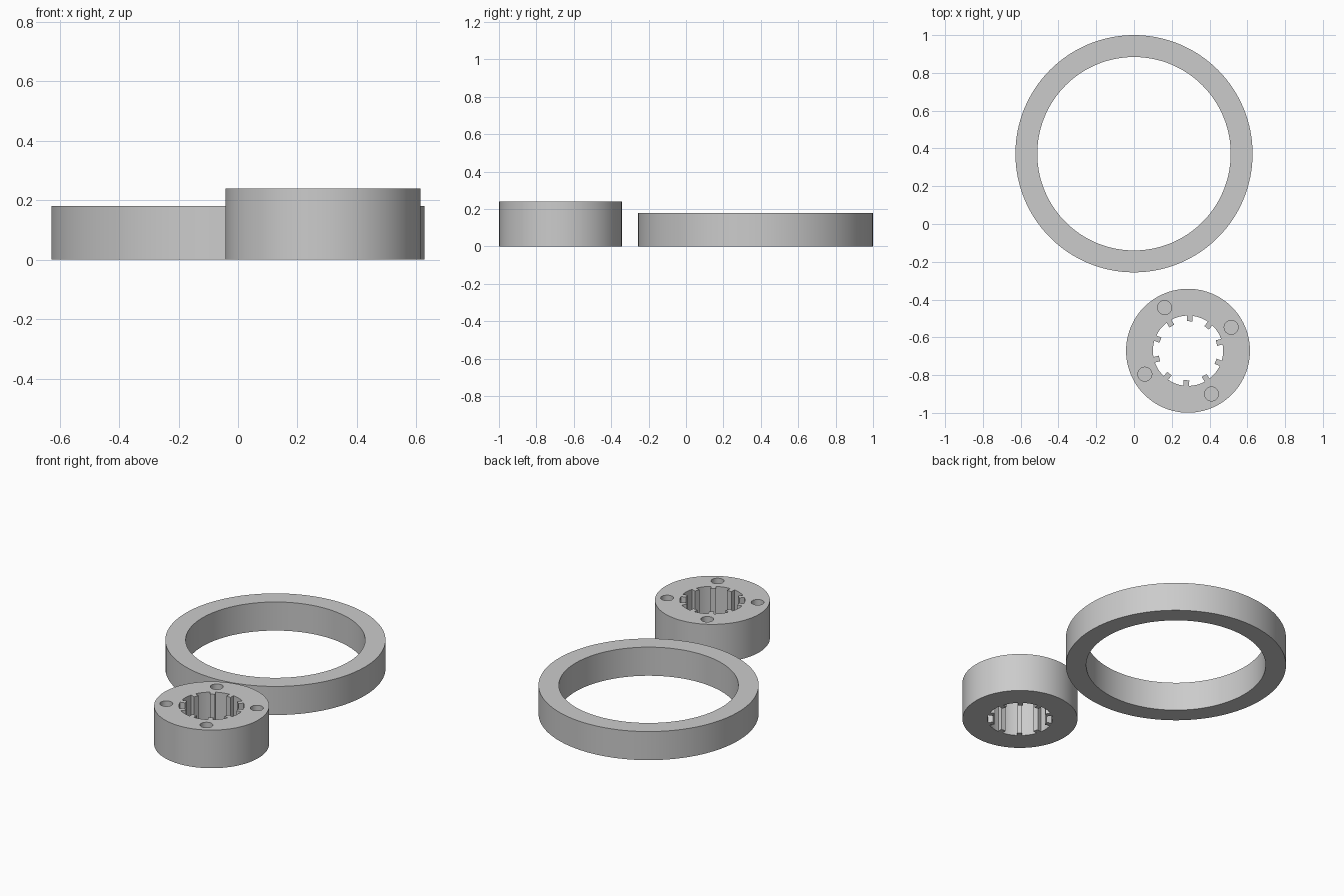
import bpy, bmesh, math

if "Cube" in bpy.data.objects:
    bpy.data.objects.remove(bpy.data.objects["Cube"])

grey = bpy.data.materials.new("plain grey")
grey.diffuse_color = (0.6, 0.6, 0.6, 1)
grey.use_nodes = True
grey.node_tree.nodes["Principled BSDF"].inputs["Base Color"].default_value = grey.diffuse_color

HUB_X, HUB_Y, HUB_R, HUB_H = 0.286, -0.671, 0.328, 0.24


def circle(r, n, cx=0.0, cy=0.0):
    return [(cx + r * math.cos(2 * math.pi * i / n),
             cy + r * math.sin(2 * math.pi * i / n)) for i in range(n)]


def prism(name, outline, z0, z1):
    """Extrude a closed outline from z0 to z1."""
    bm = bmesh.new()
    face = bm.faces.new([bm.verts.new((x, y, z0)) for x, y in outline])
    ext = bmesh.ops.extrude_face_region(bm, geom=[face])
    top = [v for v in ext["geom"] if isinstance(v, bmesh.types.BMVert)]
    bmesh.ops.translate(bm, verts=top, vec=(0, 0, z1 - z0))
    bmesh.ops.recalc_face_normals(bm, faces=bm.faces)
    me = bpy.data.meshes.new(name)
    bm.to_mesh(me)
    bm.free()
    me.materials.append(grey)
    ob = bpy.data.objects.new(name, me)
    bpy.context.collection.objects.link(ob)
    return ob


def select(ob):
    bpy.ops.object.select_all(action='DESELECT')
    ob.select_set(True)
    bpy.context.view_layer.objects.active = ob


def cut(target, cutter):
    """Subtract the cutter from the target, then discard it."""
    mod = target.modifiers.new("cut", 'BOOLEAN')
    mod.operation = 'DIFFERENCE'
    mod.solver = 'EXACT'
    mod.object = cutter
    select(target)
    bpy.ops.object.modifier_apply(modifier=mod.name)
    bpy.data.objects.remove(cutter, do_unlink=True)


def splined_bore(r_out, r_in, teeth, offset, half_width):
    """Round bore outline with square teeth pointing inwards."""
    pts = []
    step = 2 * math.pi / teeth
    a_in, a_out = math.asin(half_width / r_in), math.asin(half_width / r_out)
    for t in range(teeth):
        a = offset + t * step
        polar = [(r_in, a - a_in), (r_in, a + a_in)]
        start, span = a + a_out, step - 2 * a_out
        polar += [(r_out, start + span * k / 8) for k in range(9)]
        pts += [(HUB_X + r * math.cos(b), HUB_Y + r * math.sin(b)) for r, b in polar]
    return pts


# Large plain ring
ring = prism("large_ring", circle(0.628, 128, 0, 0.372), 0, 0.18)
cut(ring, prism("ring_cutter", circle(0.512, 128, 0, 0.372), -0.1, 0.3))

# Small hub with a toothed through bore
hub = prism("splined_hub", circle(HUB_R, 96, HUB_X, HUB_Y), 0, HUB_H)
bore = splined_bore(0.186, 0.157, 10, math.radians(87), 0.015)
cut(hub, prism("bore_cutter", bore, -0.1, 0.4))

# Four blind holes in the top of the hub
for i in range(4):
    a = math.radians(28.5 + 90 * i)
    hx, hy = HUB_X + 0.26 * math.cos(a), HUB_Y + 0.26 * math.sin(a)
    cut(hub, prism("hole_cutter", circle(0.037, 32, hx, hy), 0.12, 0.4))

# Smooth walls with sharp rims
for ob in (ring, hub):
    select(ob)
    bpy.ops.object.shade_smooth_by_angle(angle=math.radians(25))
